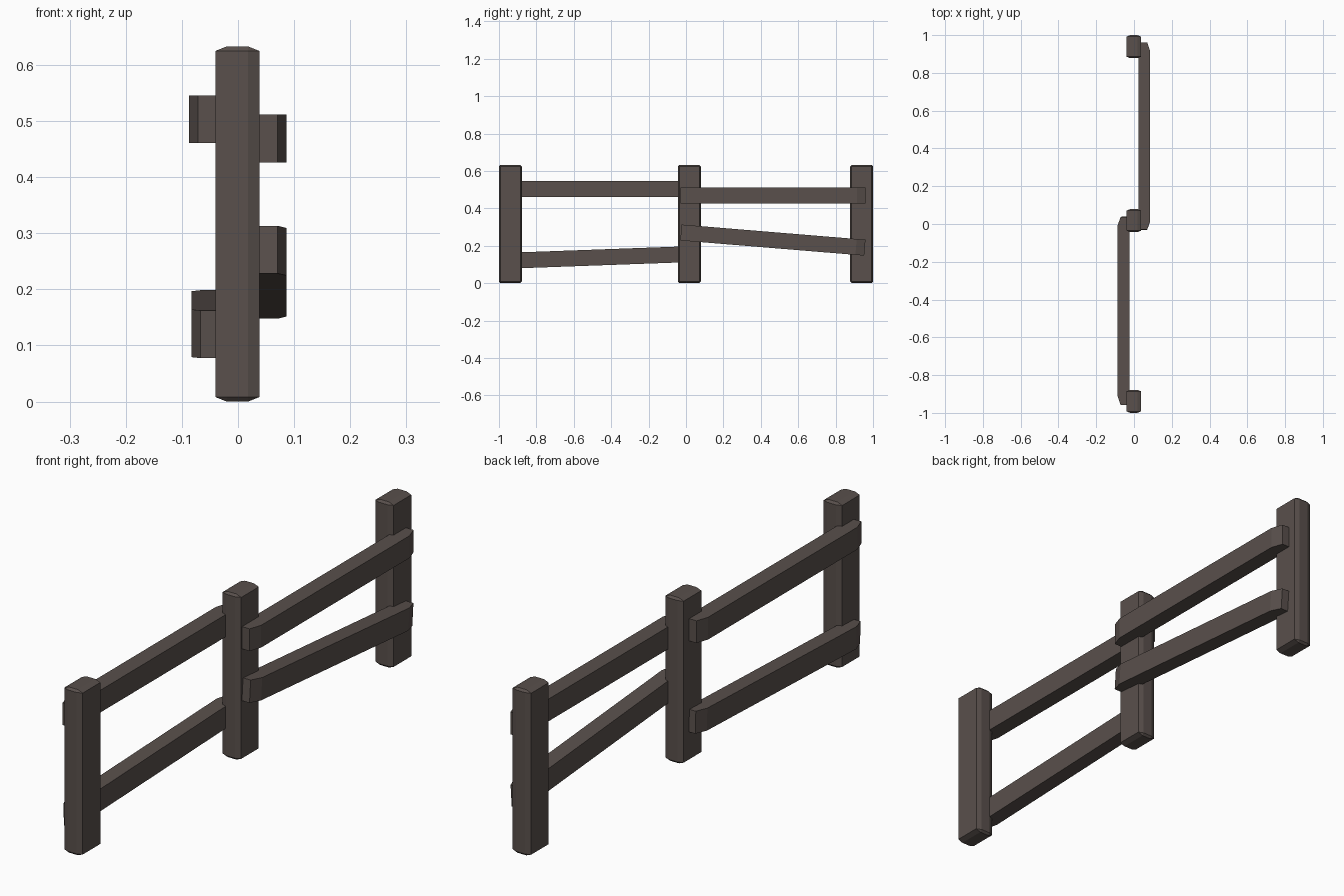
import bpy, bmesh, math
from mathutils import Matrix

if "Cube" in bpy.data.objects:
    bpy.data.objects.remove(bpy.data.objects["Cube"])

# Weathered dark wood
WOOD = (0.10, 0.08, 0.072, 1)
wood = bpy.data.materials.new("dark_wood")
wood.use_nodes = True
wood.diffuse_color = WOOD
bsdf = wood.node_tree.nodes["Principled BSDF"]
bsdf.inputs["Base Color"].default_value = WOOD
bsdf.inputs["Roughness"].default_value = 0.9


def make_object(name, bm, matrix):
    bmesh.ops.recalc_face_normals(bm, faces=bm.faces)
    mesh = bpy.data.meshes.new(name)
    bm.to_mesh(mesh)
    bm.free()
    mesh.materials.append(wood)
    obj = bpy.data.objects.new(name, mesh)
    obj.matrix_world = matrix
    bpy.context.collection.objects.link(obj)
    return obj


def add_post(name, y, width=0.078, depth=0.122, height=0.633):
    """Box with a bevel that is stretched wider across x."""
    stretch = 2.5
    bm = bmesh.new()
    bmesh.ops.create_cube(bm, size=1)
    bmesh.ops.scale(bm, vec=(width / stretch, depth, height), verts=bm.verts)
    bmesh.ops.bevel(bm, geom=bm.edges[:], offset=0.008, segments=1,
                    affect='EDGES', profile=0.5)
    bmesh.ops.scale(bm, vec=(stretch, 1, 1), verts=bm.verts)
    make_object(name, bm, Matrix.Translation((-0.001, y, height / 2)))


def add_rail(name, side, outer, start, end, height=0.085, inner=0.023):
    """Plank from start to end (y, z), with its outer end corners cut off."""
    dy, dz = end[0] - start[0], end[1] - start[1]
    half = math.hypot(dy, dz) / 2
    cut_x, cut_y = 0.016, 0.047
    profile = [(inner, -half), (outer - cut_x, -half), (outer, cut_y - half),
               (outer, half - cut_y), (outer - cut_x, half), (inner, half)]
    bm = bmesh.new()
    base = bm.faces.new([bm.verts.new((side * x, y, -height / 2))
                         for x, y in profile])
    top = bmesh.ops.extrude_face_region(bm, geom=[base])["geom"]
    bmesh.ops.translate(bm, vec=(0, 0, height),
                        verts=[v for v in top if isinstance(v, bmesh.types.BMVert)])
    centre = (0, (start[0] + end[0]) / 2, (start[1] + end[1]) / 2)
    tilt = Matrix.Rotation(math.atan2(dz, dy), 4, 'X')
    make_object(name, bm, Matrix.Translation(centre) @ tilt)


# Three posts in a row
add_post("front_post", -0.939)
add_post("middle_post", 0.018)
add_post("back_post", 0.939)

# Front rails sit on the -x side, back rails on the +x side
add_rail("front_upper_rail", -1, 0.087, (-0.957, 0.503), (0.038, 0.503))
add_rail("front_lower_rail", -1, 0.083, (-0.957, 0.12), (0.038, 0.156))
add_rail("back_upper_rail", 1, 0.086, (-0.03, 0.469), (0.96, 0.469))
add_rail("back_lower_rail", 1, 0.086, (-0.027, 0.271), (0.956, 0.19))
